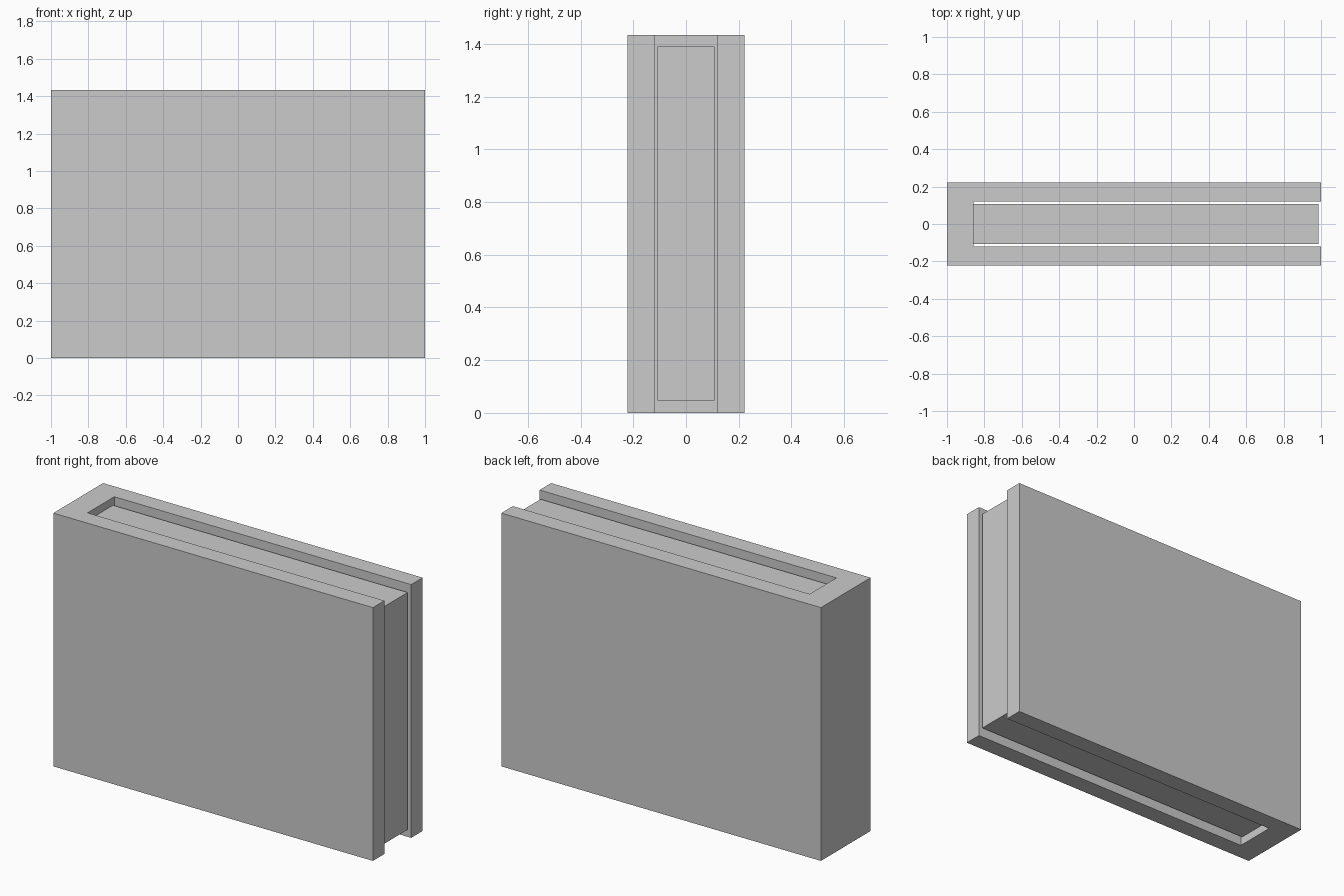
import bpy, bmesh

if "Cube" in bpy.data.objects:
    bpy.data.objects.remove(bpy.data.objects["Cube"])

HEIGHT = 1.433
HALF_Y = 0.222      # outer half thickness of the cover
INNER_Y = 0.1195    # inner half thickness of the cover
SPINE_X = -0.858    # inner face of the spine


def extrude_profile(name, points, z0, z1):
    """Extrude an outline in the xy plane from z0 up to z1."""
    mesh = bpy.data.meshes.new(name)
    bm = bmesh.new()
    face = bm.faces.new([bm.verts.new((x, y, z0)) for x, y in points])
    result = bmesh.ops.extrude_face_region(bm, geom=[face])
    top = [v for v in result["geom"] if isinstance(v, bmesh.types.BMVert)]
    bmesh.ops.translate(bm, verts=top, vec=(0, 0, z1 - z0))
    bmesh.ops.recalc_face_normals(bm, faces=bm.faces)
    bm.to_mesh(mesh)
    bm.free()
    obj = bpy.data.objects.new(name, mesh)
    bpy.context.collection.objects.link(obj)
    return obj


# Book cover: spine with two thick boards, a U seen from above
half = [(1, INNER_Y), (1, HALF_Y), (-1, HALF_Y)]
inner = [(SPINE_X, -INNER_Y), (SPINE_X, INNER_Y)]
extrude_profile("cover", half + [(x, -y) for x, y in reversed(half)] + inner, 0, HEIGHT)

# Page block, recessed at top, bottom and fore edge
PAGE_Y = 0.108
extrude_profile("pages", [(SPINE_X, -PAGE_Y), (0.986, -PAGE_Y),
                          (0.986, PAGE_Y), (SPINE_X, PAGE_Y)], 0.047, 1.389)
